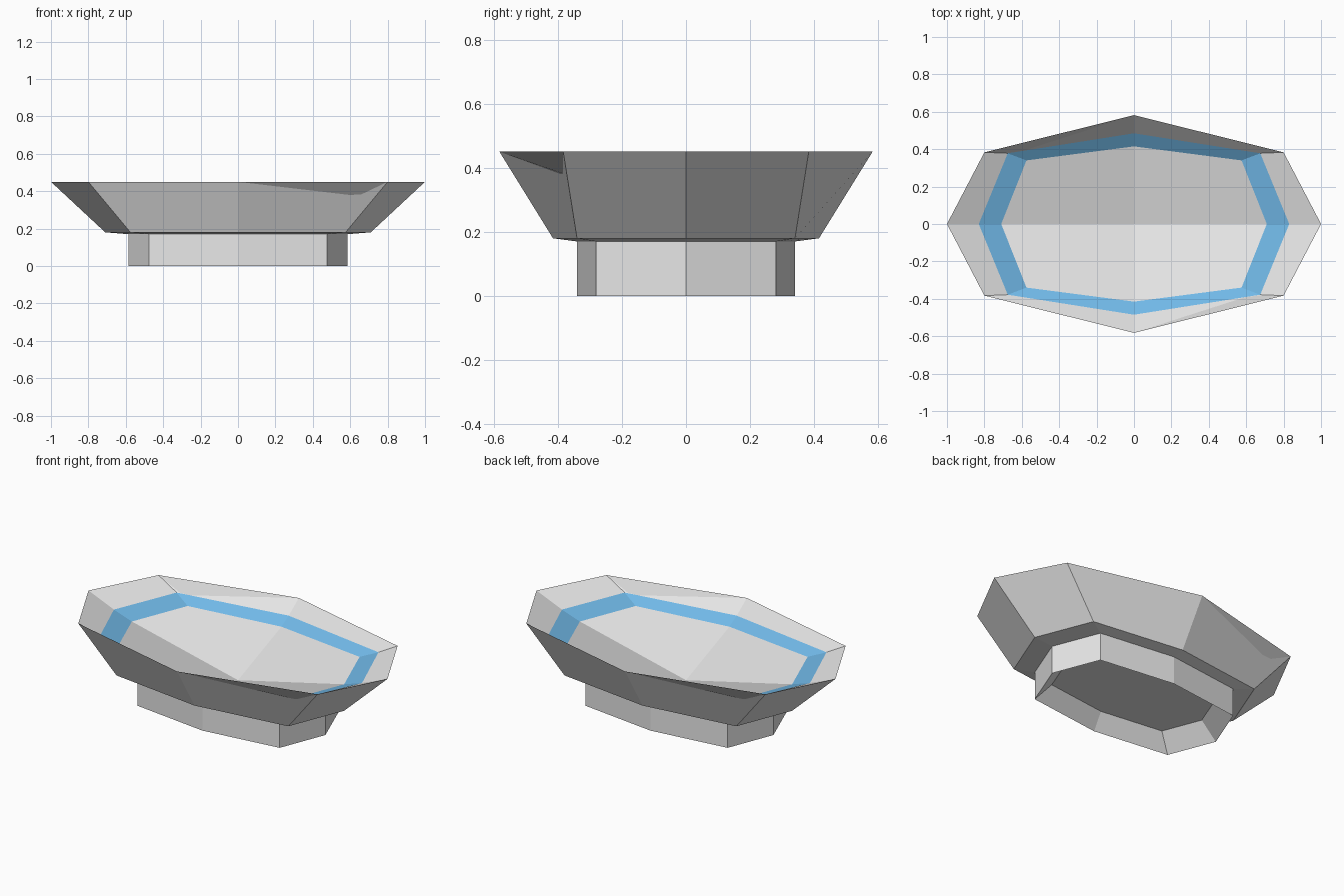
import bpy, bmesh

if "Cube" in bpy.data.objects:
    bpy.data.objects.remove(bpy.data.objects["Cube"])


def material(name, rgb):
    m = bpy.data.materials.new(name)
    m.diffuse_color = (*rgb, 1)
    m.use_nodes = True
    m.node_tree.nodes["Principled BSDF"].inputs["Base Color"].default_value = m.diffuse_color
    return m


white = material("white glaze", (0.8, 0.8, 0.8))
blue = material("blue band", (0.17, 0.5, 0.83))

# Cross-section rings: x radius, corner x, corner y, y radius, height
rings = [
    (0.485, 0.394, 0.232, 0.282, 0.10),   # recess under foot
    (0.585, 0.475, 0.28, 0.34, 0.0),      # foot bottom
    (0.585, 0.475, 0.28, 0.34, 0.17),     # foot top
    (0.71, 0.575, 0.34, 0.415, 0.18),     # bowl bottom
    (1.0, 0.80, 0.383, 0.582, 0.45),      # rim
    (0.83, 0.675, 0.378, 0.485, 0.38),    # blue band outer edge
    (0.71, 0.575, 0.34, 0.415, 0.34),     # blue band inner edge
]


def eight_sided_ring(bm, a, cx, cy, b, z):
    pts = [(a, 0), (cx, cy), (0, b), (-cx, cy), (-a, 0), (-cx, -cy), (0, -b), (cx, -cy)]
    return [bm.verts.new((x, y, z)) for x, y in pts]


bm = bmesh.new()
loops = [eight_sided_ring(bm, *r) for r in rings]

# Foot, outer wall, rim and inner wall; the last strip is the blue band
for i, (lo, hi) in enumerate(zip(loops, loops[1:])):
    for k in range(8):
        n = (k + 1) % 8
        f = bm.faces.new((lo[k], lo[n], hi[n], hi[k]))
        f.material_index = 1 if i == len(loops) - 2 else 0

# Underside recess cap
bm.faces.new(list(reversed(loops[0])))

# Sunken floor: four quads meeting at the centre
centre = bm.verts.new((0, 0, 0.175))
top = loops[-1]
for k in range(0, 8, 2):
    bm.faces.new((centre, top[k], top[k + 1], top[(k + 2) % 8]))

bmesh.ops.recalc_face_normals(bm, faces=bm.faces)
me = bpy.data.meshes.new("footed_bowl")
bm.to_mesh(me)
bm.free()
me.materials.append(white)
me.materials.append(blue)
bpy.context.collection.objects.link(bpy.data.objects.new("footed_bowl", me))
